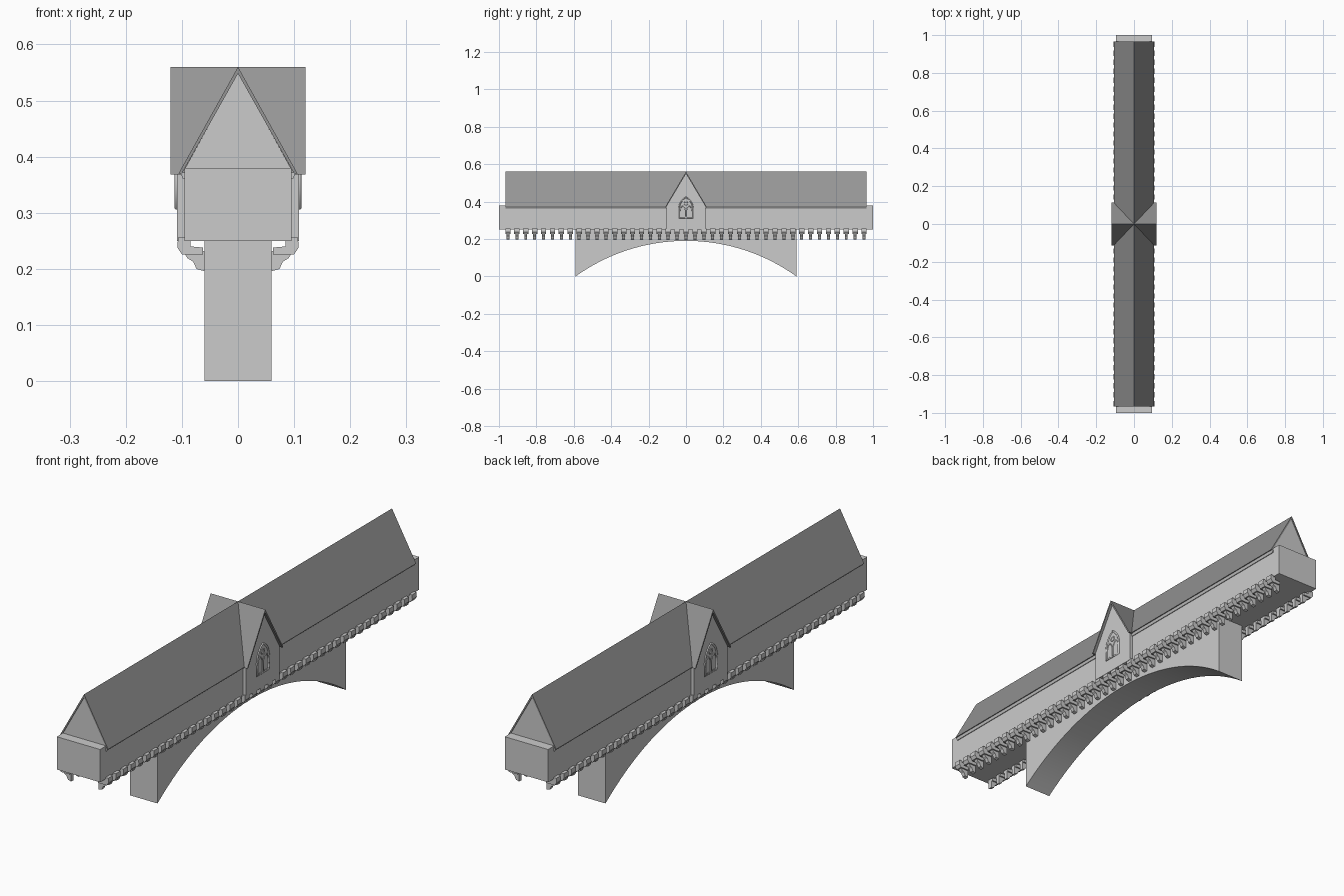
import bpy
import bmesh
import math
from mathutils import Vector

cube = bpy.data.objects.get("Cube")
if cube:
    bpy.data.objects.remove(cube, do_unlink=True)


def material(name, value):
    mat = bpy.data.materials.new(name)
    mat.use_nodes = True
    color = (value, value, value, 1)
    mat.diffuse_color = color
    mat.node_tree.nodes["Principled BSDF"].inputs["Base Color"].default_value = color
    return mat


STONE = material("light stone", 0.6)
SLATE = material("dark slate", 0.3)


def prism(name, outline, axis, start, end, mat):
    """Extrude an outline of (across, z) points along the x or y axis."""
    def place(p, d):
        return (d, p[0], p[1]) if axis == "x" else (p[0], d, p[1])
    bm = bmesh.new()
    face = bm.faces.new([bm.verts.new(place(p, start)) for p in outline])
    grown = bmesh.ops.extrude_face_region(bm, geom=[face])
    moved = [v for v in grown["geom"] if isinstance(v, bmesh.types.BMVert)]
    bmesh.ops.translate(bm, verts=moved, vec=Vector(place((0, 0), end - start)))
    bmesh.ops.recalc_face_normals(bm, faces=bm.faces)
    mesh = bpy.data.meshes.new(name)
    bm.to_mesh(mesh)
    bm.free()
    mesh.materials.append(mat)
    obj = bpy.data.objects.new(name, mesh)
    bpy.context.collection.objects.link(obj)
    return obj


def mirror(obj):
    mod = obj.modifiers.new("Mirror", "MIRROR")
    mod.use_axis = (True, False, False)


def rect(w, low, high):
    return [(-w, low), (w, low), (w, high), (-w, high)]


def house(w, low, eave, ridge):
    return [(-w, low), (w, low), (w, eave), (0, ridge), (-w, eave)]


def chevron(w, eave, ridge, t):
    return [(-w, eave), (0, ridge), (w, eave), (w - t, eave), (0, ridge - 2 * t), (t - w, eave)]


# Arched support under the middle of the bridge
SPAN, RISE, STEPS = 0.59, 0.19, 32
radius = (SPAN ** 2 + RISE ** 2) / (2 * RISE)
half_angle = math.asin(SPAN / radius)
arc = []
for i in range(STEPS + 1):
    a = half_angle * (2 * i / STEPS - 1)
    arc.append((radius * math.sin(a), RISE - radius * (1 - math.cos(a))))
arch = prism("arch_support", arc + [(SPAN, 0.255), (-SPAN, 0.255)], "x", -0.06, 0.06, STONE)
bpy.context.view_layer.objects.active = arch
arch.select_set(True)
bpy.ops.object.shade_smooth_by_angle(angle=math.radians(30))

# Long gallery, its end blocks and its roof
prism("gallery", house(0.095, 0.25, 0.378, 0.549), "y", -0.962, 0.962, STONE)
for name, a, b in (("front_end_block", -1, -0.96), ("back_end_block", 0.96, 1)):
    prism(name, rect(0.095, 0.25, 0.38), "y", a, b, STONE)
prism("main_roof", chevron(0.106, 0.37, 0.56, 0.006), "y", -0.965, 0.965, SLATE)
cornice = prism("cornice", [(0.094, 0.36), (0.098, 0.36), (0.103, 0.372), (0.094, 0.372)],
                "y", -0.965, 0.965, STONE)
mirror(cornice)

# Cross gable in the middle
prism("cross_gable", house(0.104, 0.25, 0.378, 0.549), "x", -0.109, 0.109, STONE)
prism("cross_roof", chevron(0.113, 0.368, 0.56, 0.006), "x", -0.12, 0.12, SLATE)


# Pointed window tracery on both gable ends
def lancet(center, half, low, spring):
    """Closed outline of a pointed arch window in the yz plane."""
    steps = 5
    right = [(center - half + 2 * half * math.cos(i * math.pi / 3 / steps),
              spring + 2 * half * math.sin(i * math.pi / 3 / steps)) for i in range(steps + 1)]
    left = [(2 * center - y, z) for y, z in reversed(right[:-1])]
    return [(center - half, low), (center + half, low)] + right + left


def tracery(name, outline, thick):
    curve = bpy.data.curves.new(name, "CURVE")
    curve.dimensions = "3D"
    curve.bevel_depth = thick
    curve.bevel_resolution = 1
    curve.materials.append(STONE)
    spline = curve.splines.new("POLY")
    spline.points.add(len(outline) - 1)
    for point, (y, z) in zip(spline.points, outline):
        point.co = (0.109, y, z, 1)
    spline.use_cyclic_u = True
    obj = bpy.data.objects.new(name, curve)
    bpy.context.collection.objects.link(obj)
    mirror(obj)


tracery("window_frame", lancet(0, 0.038, 0.308, 0.358), 0.004)
for side, y in (("front", -0.018), ("back", 0.018)):
    tracery("window_light_" + side, lancet(y, 0.015, 0.312, 0.35), 0.0025)
tracery("window_eye", [(0.01 * math.cos(i * math.pi / 4), 0.39 + 0.01 * math.sin(i * math.pi / 4))
                       for i in range(8)], 0.0025)

# Rows of stepped brackets along both lower edges
COUNT, FIRST = 41, -0.952
head = [(0.085, 0.256), (0.107, 0.256), (0.108, 0.238), (0.1, 0.226),
        (0.062, 0.226), (0.062, 0.238), (0.085, 0.24)]
foot = [(0.06, 0.232), (0.097, 0.23), (0.09, 0.219), (0.08, 0.213), (0.074, 0.2), (0.06, 0.196)]
for name, outline, half in (("bracket_heads", head, 0.014), ("bracket_feet", foot, 0.008)):
    row = prism(name, outline, "y", FIRST - half, FIRST + half, STONE)
    array = row.modifiers.new("Array", "ARRAY")
    array.count = COUNT
    array.use_relative_offset = False
    array.use_constant_offset = True
    array.constant_offset_displace = (0, -2 * FIRST / (COUNT - 1), 0)
    mirror(row)
